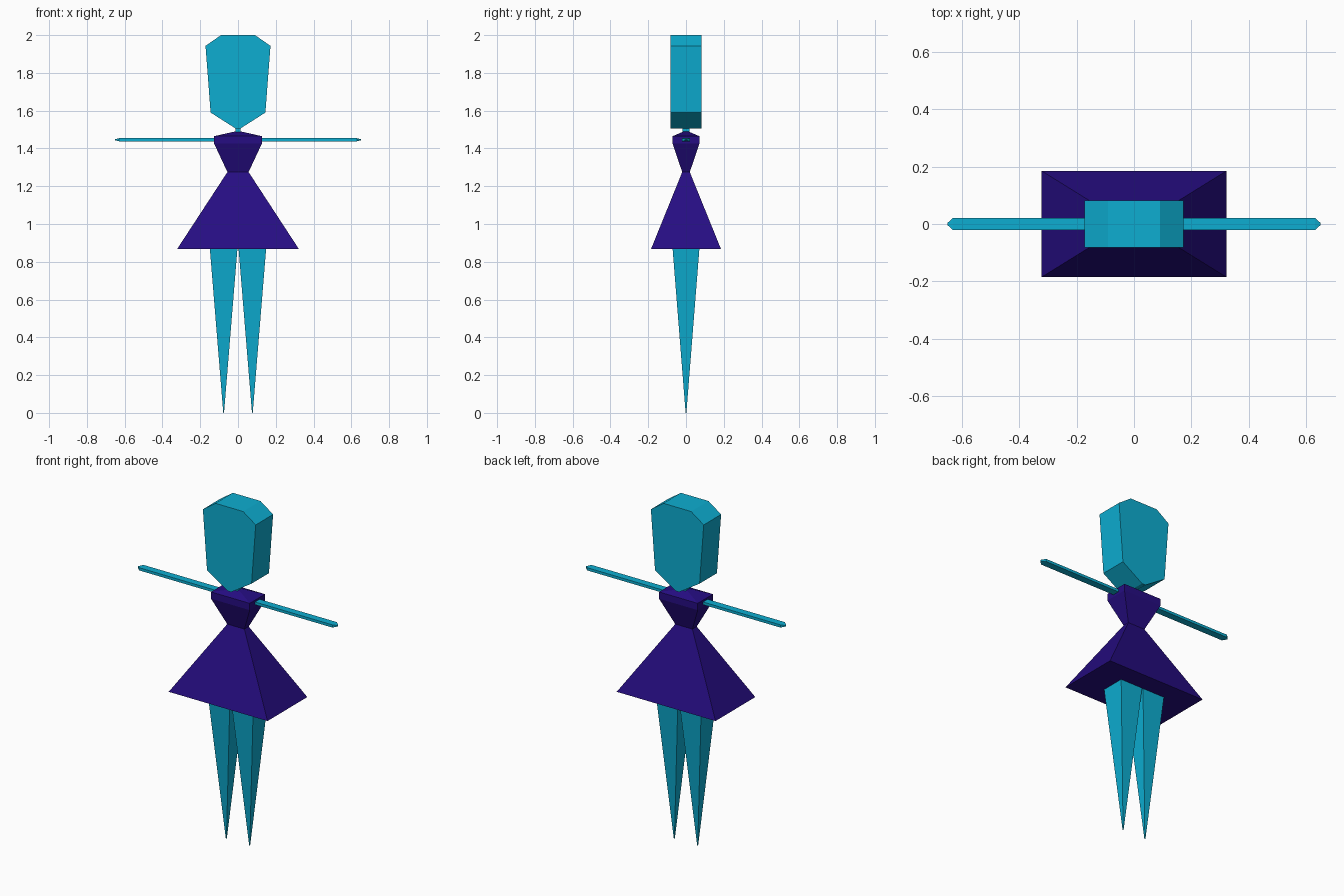
import bpy, bmesh
from mathutils import Vector

if "Cube" in bpy.data.objects:
    bpy.data.objects.remove(bpy.data.objects["Cube"])


def material(name, rgb):
    m = bpy.data.materials.new(name)
    m.diffuse_color = (*rgb, 1.0)
    m.use_nodes = True
    m.node_tree.nodes["Principled BSDF"].inputs["Base Color"].default_value = m.diffuse_color
    return m


TEAL = material("teal", (0.004, 0.42, 0.64))
PURPLE = material("deep purple", (0.019, 0.004, 0.225))


def finish(name, bm, mat):
    bmesh.ops.remove_doubles(bm, verts=bm.verts, dist=1e-5)
    bmesh.ops.recalc_face_normals(bm, faces=bm.faces)
    me = bpy.data.meshes.new(name)
    bm.to_mesh(me)
    bm.free()
    me.materials.append(mat)
    ob = bpy.data.objects.new(name, me)
    bpy.context.collection.objects.link(ob)
    return ob


def loft(name, sections, mat, axis="Z"):
    """Stack rectangles (position, centre, half width, half depth) along an axis."""
    bm = bmesh.new()
    rings = []
    for t, c, a, b in sections:
        ring = []
        for sa, sb in ((-1, -1), (1, -1), (1, 1), (-1, 1)):
            if axis == "Z":
                co = Vector((c + sa * a, sb * b, t))
            else:
                co = Vector((t, sa * a, c + sb * b))
            ring.append(bm.verts.new(co))
        rings.append(ring)
    bm.faces.new(rings[0])
    bm.faces.new(rings[-1])
    for lo, hi in zip(rings, rings[1:]):
        for i in range(4):
            j = (i + 1) % 4
            bm.faces.new((lo[i], lo[j], hi[j], hi[i]))
    return finish(name, bm, mat)


# Head: faceted outline extruded front to back
half = [(0.012, 1.505), (0.145, 1.59), (0.172, 1.943), (0.09, 2.0)]
outline = half + [(-x, z) for x, z in reversed(half)]
bm = bmesh.new()
front = bm.faces.new([bm.verts.new((x, -0.081, z)) for x, z in outline])
ext = bmesh.ops.extrude_face_region(bm, geom=[front], use_keep_orig=True)
bmesh.ops.translate(bm, vec=(0, 0.162, 0),
                    verts=[v for v in ext["geom"] if isinstance(v, bmesh.types.BMVert)])
finish("head", bm, TEAL)

# Neck
loft("neck", [(1.47, 0, 0.013, 0.019), (1.515, 0, 0.013, 0.019)], TEAL)

# Dress: bodice with sloped shoulders, and flared skirt
loft("bodice", [(1.275, 0, 0.056, 0.02), (1.425, 0, 0.126, 0.071),
                (1.465, 0, 0.126, 0.071), (1.49, 0, 0.015, 0.012)], PURPLE)
loft("skirt", [(0.868, 0, 0.322, 0.185), (1.275, 0, 0.056, 0.02)], PURPLE)

# Arms and legs, one per side
for side, s in (("left", -1), ("right", 1)):
    loft(side + "_arm", [(s * 0.11, 1.446, 0.021, 0.008), (s * 0.63, 1.446, 0.021, 0.008),
                         (s * 0.65, 1.446, 0.003, 0.003)], TEAL, axis="X")
    loft(side + "_leg", [(0.0, s * 0.076, 0.002, 0.002),
                         (0.87, s * 0.076, 0.073, 0.071)], TEAL)
